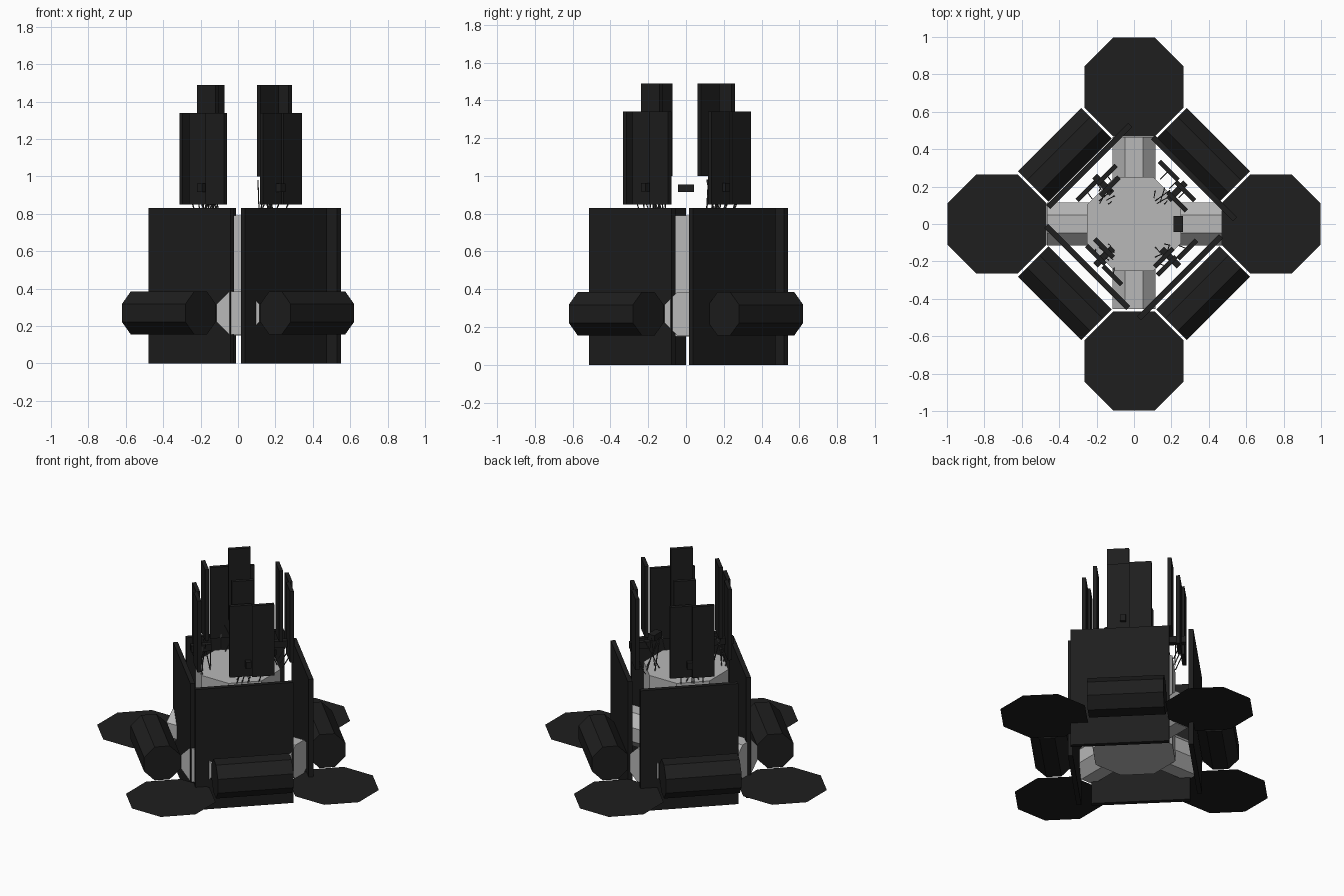
import bpy, bmesh, math, random
from mathutils import Matrix, Vector

if "Cube" in bpy.data.objects:
    bpy.data.objects.remove(bpy.data.objects["Cube"])

random.seed(4)


def material(name, v):
    m = bpy.data.materials.new(name)
    m.diffuse_color = (v, v, v, 1)
    m.use_nodes = True
    m.node_tree.nodes["Principled BSDF"].inputs["Base Color"].default_value = m.diffuse_color
    return m


DARK = material("near_black", 0.013)
GREY = material("light_grey", 0.48)
WIRE = material("wire_grey", 0.05)


def finish(name, bm, mat):
    me = bpy.data.meshes.new(name)
    bmesh.ops.recalc_face_normals(bm, faces=bm.faces)
    bm.to_mesh(me)
    bm.free()
    me.materials.append(mat)
    ob = bpy.data.objects.new(name, me)
    bpy.context.collection.objects.link(ob)
    return ob


def box(name, size, loc, angle, mat):
    bm = bmesh.new()
    bmesh.ops.create_cube(bm, size=1, matrix=Matrix.Translation(loc)
                          @ Matrix.Rotation(angle, 4, 'Z') @ Matrix.Diagonal((*size, 1)))
    return finish(name, bm, mat)


def add_prism(bm, a, b, apothem, sides=8):
    """Prism from a to b with flat sides facing up and down."""
    a, b = Vector(a), Vector(b)
    d = b - a
    rot = d.to_track_quat('Z', 'Y').to_matrix().to_4x4()
    r = apothem / math.cos(math.pi / sides)
    bmesh.ops.create_cone(bm, cap_ends=True, segments=sides, radius1=r, radius2=r,
                          depth=d.length, matrix=Matrix.Translation((a + b) / 2) @ rot
                          @ Matrix.Rotation(math.pi / sides, 4, 'Z'))


def prism(name, a, b, apothem, mat):
    bm = bmesh.new()
    add_prism(bm, a, b, apothem)
    return finish(name, bm, mat)


# Central octagonal body and its four arms
prism("core_body", (0, 0, 0.15), (0, 0, 0.79), 0.25, GREY)
for i, end in enumerate((0.47, 0.465, 0.465, 0.455)):
    a = i * math.pi / 2
    c, s = round(math.cos(a)), round(math.sin(a))
    prism("core_arm", (c * 0.2, s * 0.2, 0.27), (c * end, s * end, 0.27), 0.115, GREY)

    # Flat octagonal pads beyond the arms
    bm = bmesh.new()
    bmesh.ops.create_circle(bm, cap_ends=True, segments=8, radius=0.265 / math.cos(math.pi / 8),
                            matrix=Matrix.Translation((c * 0.732, s * 0.732, 0.157))
                            @ Matrix.Rotation(math.pi / 8, 4, 'Z'))
    finish("octagon_pad", bm, DARK)

    # Tanks lying between the pads
    d = a + math.pi / 4
    out = Vector((math.cos(d), math.sin(d), 0))
    side = Vector((-out.y, out.x, 0))
    mid = out * 0.523 + Vector((0, 0, 0.27))
    prism("tank", mid - side * 0.24, mid + side * 0.24, 0.115, DARK)

# Per corner: wall centre, low panel pair centre, tall panel centre
CORNERS = [
    ((0.32, 0.245), (0.23, 0.23), (0.23, 0.12)),
    ((-0.24, 0.31), (-0.20, 0.22), (-0.13, 0.20)),
    ((-0.25, -0.23), (-0.16, -0.22), (-0.16, -0.13)),
    ((0.245, -0.285), (0.23, -0.18), (0.16, -0.18)),
]
for i, (wall, low, tall) in enumerate(CORNERS):
    d = math.pi / 4 + i * math.pi / 2
    out = Vector((math.cos(d), math.sin(d), 0))
    side = Vector((-out.y, out.x, 0))
    turn = d + math.pi / 2
    # Large wall panel
    box("wall_panel", (0.62, 0.03, 0.83), (*wall, 0.415), turn, DARK)
    # Three narrow upper panels
    low, tall = Vector((*low, 1.095)), Vector((*tall, 1.245))
    for k in (-1, 1):
        box("low_panel", (0.14, 0.025, 0.49), low + side * k * 0.07 + out * k * 0.008, turn, DARK)
    box("tall_panel", (0.14, 0.025, 0.49), tall, turn, DARK)
    # Small bracket tying the panels together
    hub = (low + tall) / 2
    hub.z = 0.94
    box("panel_bracket", (0.035, 0.13, 0.045), hub, turn, DARK)
    # Thin wire stand on the core
    bm = bmesh.new()
    base = Vector((0.15 * (1 if out.x > 0 else -1), 0.15 * (1 if out.y > 0 else -1), 0))
    for k in range(5):
        t = k * 2 * math.pi / 5
        foot = base + Vector((0.045 * math.cos(t), 0.045 * math.sin(t), 0.785))
        top = base + Vector((random.uniform(-0.05, 0.05), random.uniform(-0.05, 0.05), 0.98))
        add_prism(bm, foot, top, 0.0025, 4)
    for k in (-1, 0, 1):
        p = base.lerp(low, 0.5) + side * 0.07 * k
        p.z = 0.785
        q = low + side * 0.07 * k
        q.z = 0.88
        add_prism(bm, p, q, 0.0025, 4)
    finish("wire_stand", bm, WIRE)

# Loose small block beside the stands
box("small_block", (0.05, 0.085, 0.04), (0.237, 0.0, 0.935), 0, DARK)
